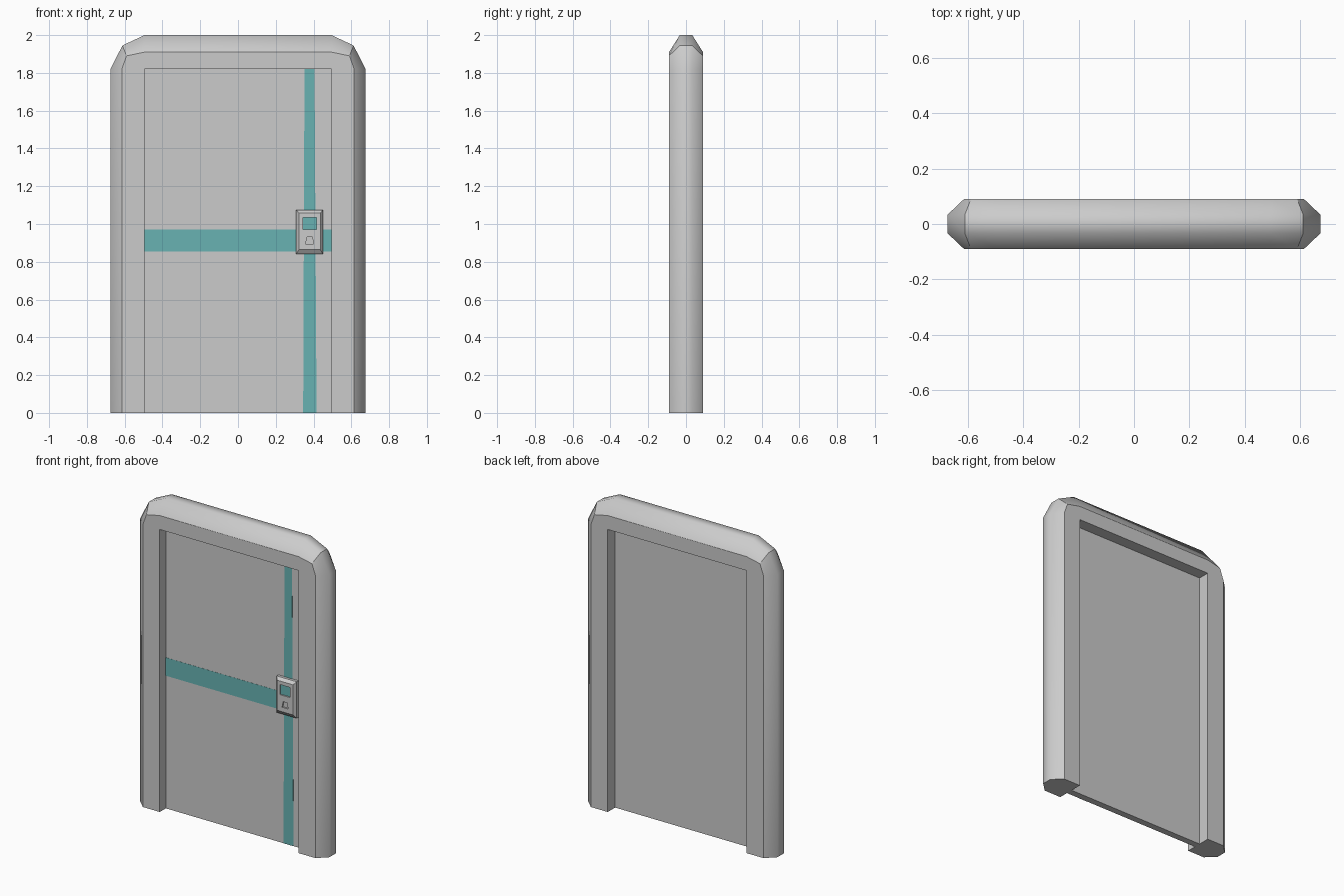
import bpy, bmesh

if "Cube" in bpy.data.objects:
    bpy.data.objects.remove(bpy.data.objects["Cube"])

teal = bpy.data.materials.new("teal")
teal.diffuse_color = (0.14, 0.45, 0.45, 1)
teal.use_nodes = True
teal.node_tree.nodes["Principled BSDF"].inputs["Base Color"].default_value = teal.diffuse_color


def finish(name, bm, mat=None):
    bmesh.ops.recalc_face_normals(bm, faces=bm.faces[:])
    me = bpy.data.meshes.new(name)
    bm.to_mesh(me)
    bm.free()
    ob = bpy.data.objects.new(name, me)
    bpy.context.collection.objects.link(ob)
    if mat:
        me.materials.append(mat)
    return ob


def loft(name, rings, mat=None):
    """Skin a list of equal-length closed rings and cap both ends."""
    bm = bmesh.new()
    vs = [[bm.verts.new(p) for p in r] for r in rings]
    n = len(vs[0])
    for a, b in zip(vs, vs[1:]):
        for i in range(n):
            j = (i + 1) % n
            if a[i] is b[i] and a[j] is b[j]:
                continue
            bm.faces.new((a[i], a[j], b[j], b[i]))
    bm.faces.new(vs[0])
    bm.faces.new(vs[-1])
    bmesh.ops.remove_doubles(bm, verts=bm.verts[:], dist=1e-5)
    return finish(name, bm, mat)


def rect(x0, x1, z0, z1, y):
    return [(x0, y, z0), (x1, y, z0), (x1, y, z1), (x0, y, z1)]


def prism(name, outline, y0, y1, mat=None):
    return loft(name, [[(x, y, z) for x, z in outline] for y in (y0, y1)], mat)


# Door frame: chamfered section carried up, round the corners and down
IN_X, IN_Z, D, R = 0.495, 1.82, 0.09, 0.033


def section(side, z, flat, outer):
    pts = [((0, 0), D), (flat, D), (outer, R)]
    pts += [(o, -y) for o, y in reversed(pts)]
    return [(side * (IN_X + o[0]), y, z + o[1]) for o, y in pts]


half = [(0, (0.12, 0), (0.18, 0)),
        (IN_Z, (0.12, 0), (0.18, 0)),
        (IN_Z, (0.095, 0.07), (0.117, 0.125)),
        (IN_Z, (0, 0.09), (0, 0.18))]
rings = [section(-1, *h) for h in half] + [section(1, *h) for h in reversed(half)]
frame = loft("door_frame", rings)

# Soft outer rim, crisp front edges, corner creases and feet
bm = bmesh.new()
bm.from_mesh(frame.data)
for f in bm.faces:
    f.smooth = True
for e in bm.edges:
    crisp = all(abs(v.co.y) > 0.05 for v in e.verts)
    foot = all(v.co.z < 0.01 for v in e.verts)
    corner = all(v.co.z > 1.88 and 0.55 < abs(v.co.x) for v in e.verts)
    e.smooth = not (crisp or foot or corner)
bm.to_mesh(frame.data)
bm.free()

# Door leaf
F, B = -0.028, 0.015
prism("door_panel", [(-IN_X, 0), (IN_X, 0), (IN_X, IN_Z), (-IN_X, IN_Z)], F, B)

# Painted stripes on the front
prism("horizontal_stripe", [(-IN_X, 0.855), (IN_X, 0.855), (IN_X, 0.972), (-IN_X, 0.972)],
      F - 0.001, F + 0.002, teal)
prism("vertical_stripe", [(0.345, 0), (0.416, 0), (0.405, IN_Z), (0.352, IN_Z)],
      F - 0.0012, F + 0.002, teal)

# Keypad housing with bevelled rim
P = F - 0.035
keypad = loft("keypad_housing", [rect(0.308, 0.45, 0.84, 1.075, F + 0.003),
                                 rect(0.308, 0.45, 0.84, 1.075, P + 0.017),
                                 rect(0.322, 0.436, 0.864, 1.058, P)])

# Recesses for the screen and the key slot
screen = [(0.343, 0.97), (0.415, 0.97), (0.415, 1.035), (0.343, 1.035)]
slot = [(0.358, 0.893), (0.401, 0.893), (0.393, 0.931), (0.366, 0.931)]
for label, outline in (("screen_cutter", screen), ("slot_cutter", slot)):
    cutter = prism(label, outline, P - 0.02, P + 0.01)
    cutter.hide_render = True
    mod = keypad.modifiers.new(label, 'BOOLEAN')
    mod.operation = 'DIFFERENCE'
    mod.solver = 'EXACT'
    mod.object = cutter
    bpy.context.view_layer.objects.active = keypad
    bpy.ops.object.modifier_apply(modifier=mod.name)
    bpy.data.objects.remove(cutter)

# Lit screen at the bottom of its recess
prism("keypad_screen", screen, P + 0.008, P + 0.012, teal)
